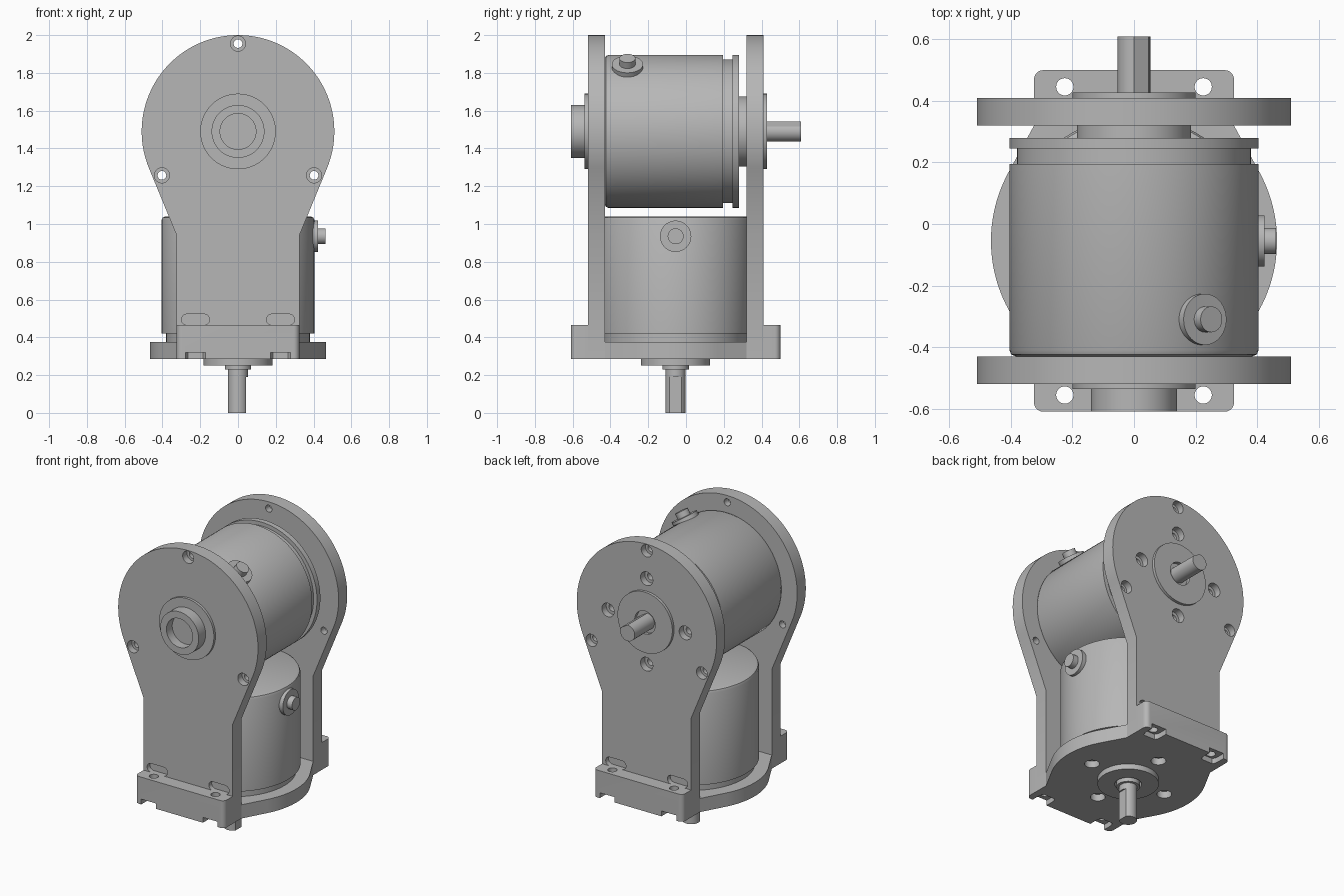
import bpy, bmesh
from math import sin, cos, pi, radians, acos, atan2, hypot
from mathutils import Vector

if "Cube" in bpy.data.objects:
    bpy.data.objects.remove(bpy.data.objects["Cube"])

grey = bpy.data.materials.new("machined grey")
grey.use_nodes = True
GREY = (0.47, 0.47, 0.47, 1)
grey.diffuse_color = GREY
grey.node_tree.nodes["Principled BSDF"].inputs["Base Color"].default_value = GREY


def finish(name, bm):
    bmesh.ops.recalc_face_normals(bm, faces=bm.faces)
    mesh = bpy.data.meshes.new(name)
    bm.to_mesh(mesh)
    bm.free()
    mesh.materials.append(grey)
    ob = bpy.data.objects.new(name, mesh)
    bpy.context.collection.objects.link(ob)
    return ob


def loft(name, rings):
    """Skin equal-length point rings and cap both ends."""
    bm = bmesh.new()
    loops = [[bm.verts.new(p) for p in ring] for ring in rings]
    n = len(loops[0])
    for a, b in zip(loops, loops[1:]):
        for i in range(n):
            j = (i + 1) % n
            bm.faces.new((a[i], a[j], b[j], b[i]))
    bm.faces.new(loops[0])
    bm.faces.new(loops[-1])
    return finish(name, bm)


def turned(name, profile, origin, direction, segments=72):
    """Turned part: profile of (radius, distance along direction)."""
    d = Vector(direction).normalized()
    u = d.orthogonal().normalized()
    v = d.cross(u)
    angles = [2 * pi * i / segments for i in range(segments)]
    return loft(name, [[Vector(origin) + d * h + (u * cos(a) + v * sin(a)) * r
                        for a in angles] for r, h in profile])


def prism(name, outline, axis, lo, hi):
    place = {"y": lambda p, t: (p[0], t, p[1]), "z": lambda p, t: (p[0], p[1], t)}[axis]
    return loft(name, [[place(p, t) for p in outline] for t in (lo, hi)])


def arc(cx, cy, r, start, end, n=16):
    return [(cx + r * cos(start + (end - start) * i / n),
             cy + r * sin(start + (end - start) * i / n)) for i in range(n + 1)]


def tangent_angle(px, py, r):
    """Angle where a line from the outside point touches a circle at the origin."""
    return atan2(py, px) + acos(r / hypot(px, py))


def cut(ob, cutters):
    for c in cutters:
        c.hide_render = True
        mod = ob.modifiers.new("cut", "BOOLEAN")
        mod.operation, mod.solver, mod.object = "DIFFERENCE", "EXACT", c
    graph = bpy.context.evaluated_depsgraph_get()
    mesh = bpy.data.meshes.new_from_object(ob.evaluated_get(graph))
    ob.modifiers.clear()
    ob.data = mesh
    for c in cutters:
        bpy.data.objects.remove(c)


def counterbore(origin, direction, big, small, depth):
    return turned("cutter", [(big, -0.02), (big, depth), (small, depth), (small, 0.2)],
                  origin, direction, 32)


W, FLOOR = 0.325, 0.285          # bracket half width, underside height
AXIS_Z, MID_Y = 1.49, -0.055     # upper motor axis height, lower motor axis depth
PLATE_R, BASE_R = 0.51, 0.465
FRONT, BACK = (-0.52, -0.43), (0.41, 0.32)   # outer and inner plate faces

# Side plates: round head running by tangents into a straight neck
neck = 0.94
t = tangent_angle(W, neck - AXIS_Z, PLATE_R)
plate_outline = [(-W, FLOOR), (W, FLOOR), (W, neck)] + \
    arc(0, AXIS_Z, PLATE_R, t, pi - t, 80) + [(-W, neck)]

for side, (outer, inner), s in (("front", FRONT, 1), ("back", BACK, -1)):
    plate = prism(side + "_plate", plate_outline, "y", outer, inner)
    cutters = []
    for deg in (90, 210, 330):
        a = radians(deg)
        cutters.append(counterbore((0.465 * cos(a), outer, AXIS_Z + 0.465 * sin(a)),
                                   (0, s, 0), 0.04, 0.023, 0.045))
    if side == "back":
        for k in range(4):
            a = k * pi / 2
            cutters.append(counterbore((0.282 * cos(a), outer, AXIS_Z + 0.282 * sin(a)),
                                       (0, s, 0), 0.045, 0.025, 0.045))
    # Screw head slots just above the feet
    for x in (-0.225, 0.225):
        slot = arc(x + 0.045, 0.494, 0.029, -pi / 2, pi / 2) + \
            arc(x - 0.045, 0.494, 0.029, pi / 2, 1.5 * pi)
        cutters.append(prism("cutter", slot, "y", outer - s * 0.02, outer + s * 0.03))
    cut(plate, cutters)

    # Mounting foot with rounded outer corners
    edge = outer - s * 0.09
    r = 0.03
    yc = edge + s * r
    foot_outline = [(-W, outer)] + \
        arc(-W + r, yc, r, pi, pi + s * pi / 2, 8) + \
        arc(W - r, yc, r, -s * pi / 2, 0, 8) + [(W, outer)]
    foot = prism(side + "_foot", foot_outline, "z", FLOOR, 0.465)
    cutters = []
    for x in (-0.225, 0.225):
        hole_y = outer - s * 0.036
        cutters.append(turned("cutter", [(0.028, 0.2), (0.028, 0.6)],
                              (x, hole_y, 0), (0, 0, 1), 32))
        # Open-ended recess under each hole
        u = arc(x, hole_y, 0.054, 0, s * pi) + \
            [(x - 0.054, edge - s * 0.02), (x + 0.054, edge - s * 0.02)]
        cutters.append(prism("cutter", u, "z", FLOOR - 0.02, FLOOR + 0.035))
    cut(foot, cutters)

# Base plate: disc joined by tangents to the bracket corners
yb, yf = BACK[1] - MID_Y, FRONT[1] - MID_Y
tb = atan2(yb, W) - acos(BASE_R / hypot(W, yb))
tf = tangent_angle(W, yf, BASE_R)
base_outline = [(W, FRONT[1])] + arc(0, MID_Y, BASE_R, tf, tb, 24) + \
    [(W, BACK[1]), (-W, BACK[1])] + \
    arc(0, MID_Y, BASE_R, pi - tb, pi - tf, 24) + [(-W, FRONT[1])]
base = prism("base_plate", base_outline, "z", FLOOR, 0.375)
cut(base, [counterbore((0.282 * cos(k * pi / 2), MID_Y + 0.282 * sin(k * pi / 2), FLOOR),
                       (0, 0, 1), 0.045, 0.025, 0.045) for k in range(4)])

# Motor bodies
M = 0.405
turned("lower_motor", [(0.38, 0.37), (0.38, 0.42), (M, 0.42), (M, 1.02),
                       (M - 0.006, 1.034), (M - 0.02, 1.04)],
       (0, MID_Y, 0), (0, 0, 1), 96)
turned("upper_motor", [(M - 0.02, -0.43), (M - 0.006, -0.424), (M, -0.41), (M, 0.195),
                       (0.38, 0.195), (0.38, 0.245), (M, 0.245), (M, 0.28),
                       (0.185, 0.28), (0.185, 0.325)],
       (0, 0, AXIS_Z), (0, 1, 0), 96)

# Bearing collars
turned("front_collar", [(0.2, 0), (0.2, 0.017), (0.14, 0.017), (0.14, 0.09),
                        (0.095, 0.09), (0.095, 0.03)],
       (0, FRONT[0], AXIS_Z), (0, -1, 0))
back_bore = turned("cutter", [(0.075, 0.36), (0.075, 0.5)], (0, 0, AXIS_Z), (0, 1, 0))
cut(bpy.data.objects["back_plate"], [back_bore])
turned("back_collar", [(0.2, 0.405), (0.2, 0.428), (0.075, 0.428), (0.075, 0.37)],
       (0, 0, AXIS_Z), (0, 1, 0))
turned("bottom_collar", [(0.183, 0.286), (0.183, 0.25), (0.08, 0.25), (0.08, 0.28)],
       (0, MID_Y, 0), (0, 0, 1))
turned("bottom_pilot", [(0.07, 0.285), (0.07, 0.23)], (0, MID_Y, 0), (0, 0, 1))


# Output shafts with a flat
def flatted(cx, cy, r, facing, half):
    return arc(cx, cy, r, facing + half, facing + 2 * pi - half, 40)


prism("upper_shaft", flatted(0, AXIS_Z, 0.053, radians(59), radians(31)), "y", 0.36, 0.61)
prism("lower_shaft", flatted(0, MID_Y, 0.053, 0, radians(36)), "z", 0, 0.19)
turned("lower_shaft_root", [(0.053, 0.19), (0.053, 0.26)], (0, MID_Y, 0), (0, 0, 1))

# Cable connectors on the motor bodies
connector = [(0.083, 0.38), (0.083, 0.424), (0.042, 0.424), (0.042, 0.462)]
turned("lower_connector", connector, (0, MID_Y, 0.935), (1, 0, 0), 40)
tilt = radians(57)
turned("upper_connector", connector, (0, -0.31, AXIS_Z), (cos(tilt), 0, sin(tilt)), 40)

# Smooth round surfaces, keep machined edges crisp
bpy.ops.object.select_all(action="DESELECT")
for ob in bpy.context.collection.objects:
    if ob.type == "MESH" and grey.name in ob.data.materials:
        ob.select_set(True)
        bpy.context.view_layer.objects.active = ob
bpy.ops.object.shade_smooth_by_angle(angle=radians(30))
